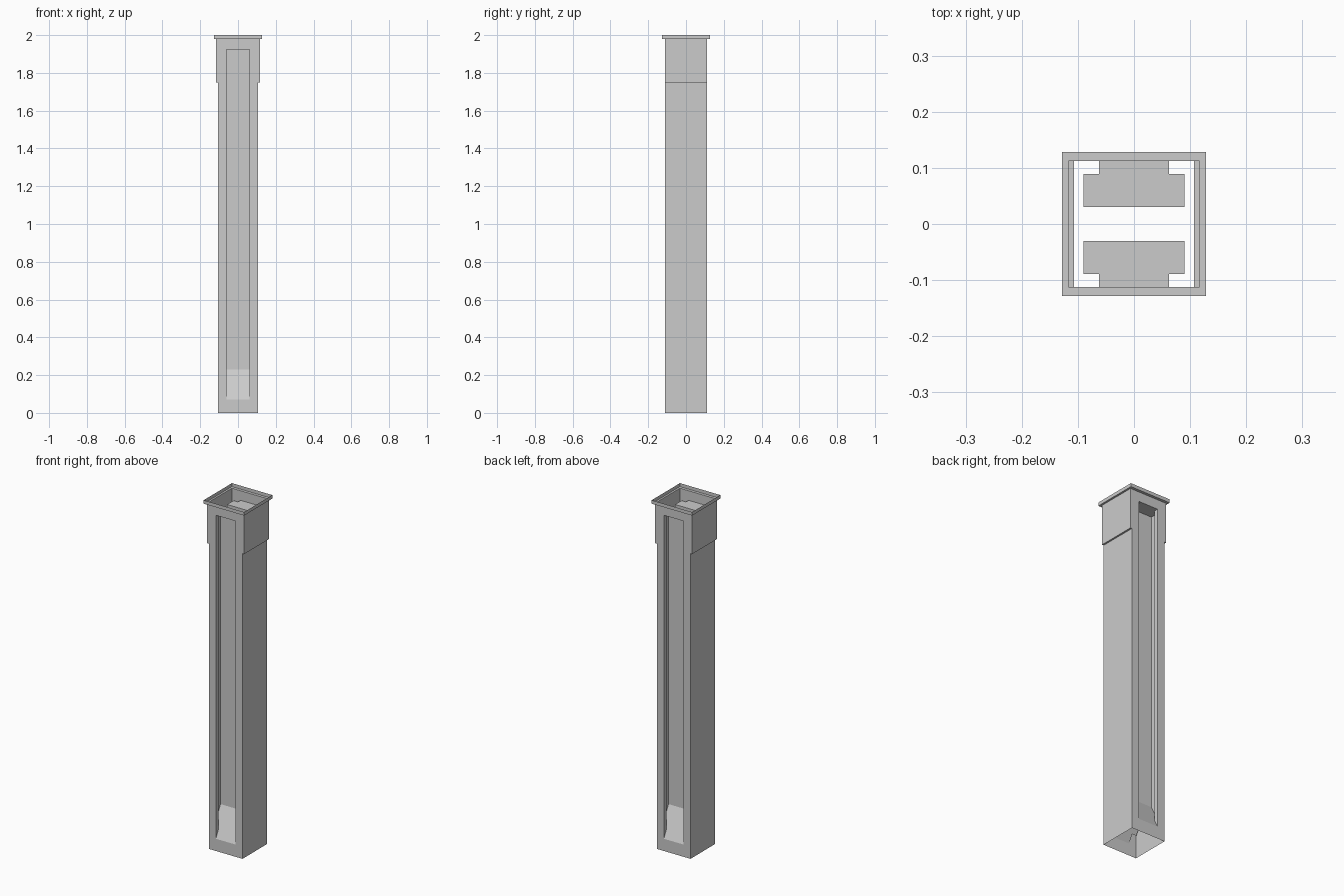
import bpy, bmesh

if "Cube" in bpy.data.objects:
    bpy.data.objects.remove(bpy.data.objects["Cube"])

# Main dimensions (half widths and heights)
SX, SY = 0.107, 0.112          # shaft
CX, Z_COLLAR = 0.117, 1.75     # wider collar
RIM, Z_RIM, Z_TOP = 0.128, 1.98, 2.0
NECK, WIDE = 0.062, 0.09       # niche opening / inner half widths
Y_NECK, Y_BACK = 0.089, 0.03   # niche depths
Z_LOW, Z_RAMP, Z_HIGH = 0.07, 0.23, 1.925


def ramp(y):
    """Height of the sloped niche floor at depth y."""
    return Z_LOW + (Z_RAMP - Z_LOW) * (SY - y) / (SY - Y_BACK)


def quarter_part(name, faces):
    """Thin sheet part built as one quarter, mirrored over x and y."""
    bm = bmesh.new()
    for f in faces:
        bm.faces.new([bm.verts.new((x, -y, z)) for x, y, z in f])
    bmesh.ops.remove_doubles(bm, verts=bm.verts, dist=1e-5)
    for axis in ((1, 0, 0), (0, 1, 0)):
        geom = bm.verts[:] + bm.edges[:] + bm.faces[:]
        bmesh.ops.mirror(bm, geom=geom, axis='X' if axis[0] else 'Y', merge_dist=1e-5)
        bmesh.ops.remove_doubles(bm, verts=bm.verts, dist=1e-5)
    bmesh.ops.recalc_face_normals(bm, faces=bm.faces)
    me = bpy.data.meshes.new(name)
    bm.to_mesh(me)
    bm.free()
    ob = bpy.data.objects.new(name, me)
    bpy.context.collection.objects.link(ob)
    return ob


def wall(a, b, z0, z1):
    """Upright quad between plan points a and b."""
    return [(*a, z0), (*b, z0), (*b, z1), (*a, z1)]


# Slotted front/back panel, flat sides and the collar step
front = [(0, 0), (SX, 0), (SX, Z_COLLAR), (CX, Z_COLLAR), (CX, Z_RIM), (0, Z_RIM),
         (0, Z_HIGH), (NECK, Z_HIGH), (NECK, Z_LOW), (0, Z_LOW)]
quarter_part("column_shell", [
    [(x, SY, z) for x, z in front],
    wall((SX, SY), (SX, 0), 0, Z_COLLAR),
    wall((CX, SY), (CX, 0), Z_COLLAR, Z_RIM),
    [(SX, SY, Z_COLLAR), (CX, SY, Z_COLLAR), (CX, 0, Z_COLLAR), (SX, 0, Z_COLLAR)],
])

# Top rim: flat ledge with an upturned edge
quarter_part("top_rim", [
    [(0, SY, Z_RIM), (CX, SY, Z_RIM), (RIM, RIM, Z_RIM), (0, RIM, Z_RIM)],
    [(CX, SY, Z_RIM), (CX, 0, Z_RIM), (RIM, 0, Z_RIM), (RIM, RIM, Z_RIM)],
    wall((0, RIM), (RIM, RIM), Z_RIM, Z_TOP),
    wall((RIM, RIM), (RIM, 0), Z_RIM, Z_TOP),
])

# T-shaped niche channel with sloped floor and flat ceiling
plan = [(NECK, SY), (NECK, Y_NECK), (WIDE, Y_NECK), (WIDE, Y_BACK), (0, Y_BACK)]
niche = [[(*a, ramp(a[1])), (*b, ramp(b[1])), (*b, Z_HIGH), (*a, Z_HIGH)]
         for a, b in zip(plan, plan[1:])]
outline = plan + [(0, SY)]
niche.append([(x, y, ramp(y)) for x, y in outline])
niche.append([(x, y, Z_HIGH) for x, y in outline])
quarter_part("niche_channels", niche)
